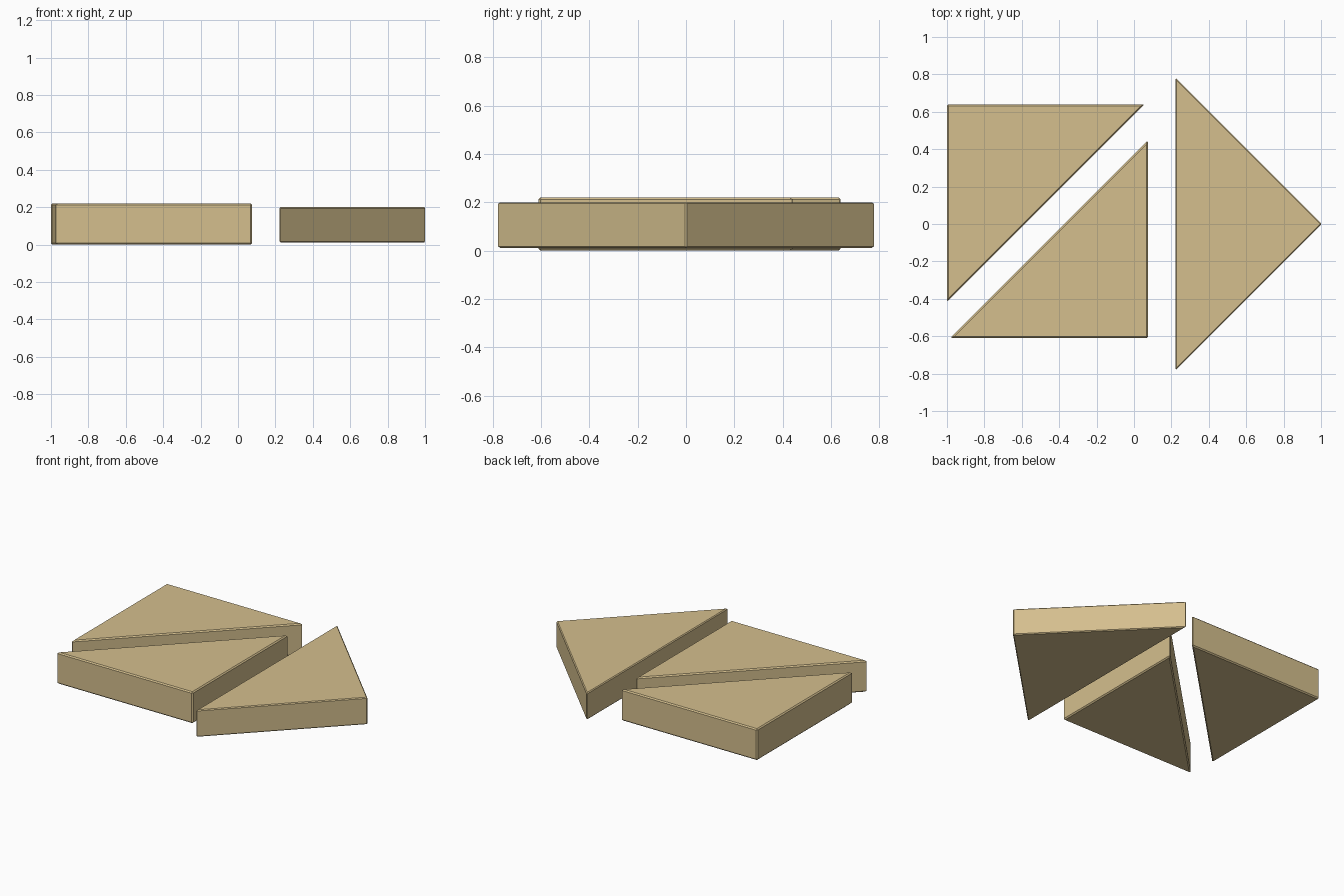
import bpy, bmesh

if "Cube" in bpy.data.objects:
    bpy.data.objects.remove(bpy.data.objects["Cube"])

wood = bpy.data.materials.new("light_wood")
wood.diffuse_color = (0.66, 0.52, 0.27, 1)
wood.use_nodes = True
wood.node_tree.nodes["Principled BSDF"].inputs["Base Color"].default_value = wood.diffuse_color


def wedge(name, corners, z0, z1, bevel):
    """Triangular slab with a fine chamfer on every edge."""
    bm = bmesh.new()
    base = bm.faces.new([bm.verts.new((x, y, z0)) for x, y in corners])
    top = bmesh.ops.extrude_face_region(bm, geom=[base])["geom"]
    bmesh.ops.translate(bm, vec=(0, 0, z1 - z0),
                        verts=[v for v in top if isinstance(v, bmesh.types.BMVert)])
    bmesh.ops.recalc_face_normals(bm, faces=bm.faces[:])
    mesh = bpy.data.meshes.new(name)
    bm.to_mesh(mesh)
    bm.free()
    mesh.materials.append(wood)
    obj = bpy.data.objects.new(name, mesh)
    bpy.context.collection.objects.link(obj)
    mod = obj.modifiers.new("chamfer", 'BEVEL')
    mod.width = bevel
    mod.segments = 1
    mod.limit_method = 'NONE'


# Two matching wedges forming a split square
wedge("back_left_wedge", [(-1, 0.64), (-1, -0.417), (0.057, 0.64)], 0, 0.22, 0.008)
wedge("front_left_wedge", [(0.075, -0.61), (0.075, 0.447), (-0.982, -0.61)], 0, 0.22, 0.008)

# Wider, thinner wedge pointing right
wedge("right_wedge", [(0.222, 0.782), (0.222, -0.782), (1.004, 0)], 0.011, 0.2, 0.006)
